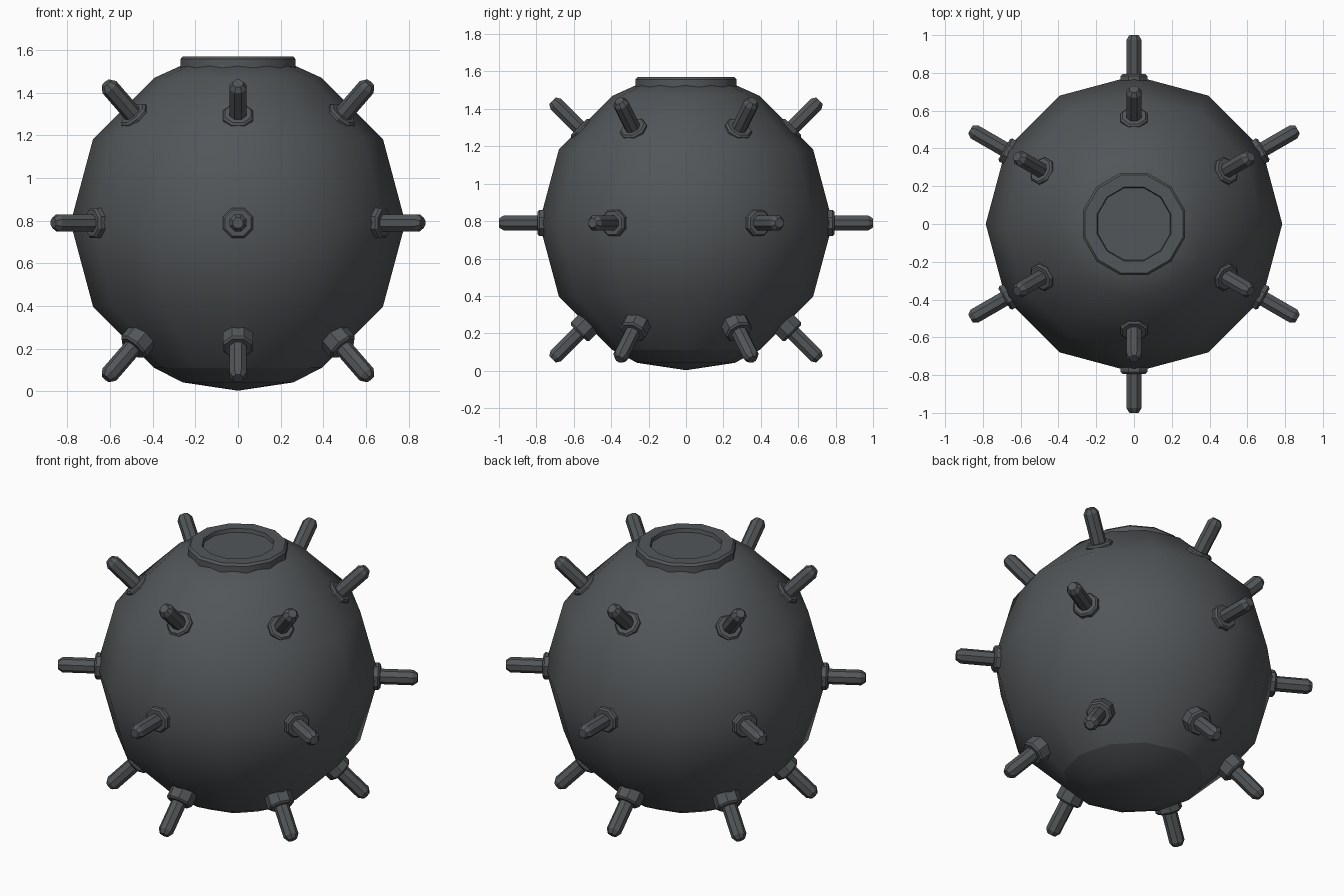
import bpy, bmesh, math
from mathutils import Vector

if "Cube" in bpy.data.objects:
    bpy.data.objects.remove(bpy.data.objects["Cube"])

mat = bpy.data.materials.new("dark_grey_steel")
mat.diffuse_color = (0.085, 0.093, 0.098, 1)
mat.use_nodes = True
mat.node_tree.nodes["Principled BSDF"].inputs["Base Color"].default_value = mat.diffuse_color


def lathe(name, profile, sides, turn=0.0, smooth_angle=None, sharp_ring=None):
    """Revolve (radius, height) points about z; radius 0 makes a pole."""
    bm = bmesh.new()
    rings = []
    for r, z in profile:
        if r == 0:
            rings.append([bm.verts.new((0, 0, z))] * sides)
        else:
            angles = [turn + 2 * math.pi * i / sides for i in range(sides)]
            rings.append([bm.verts.new((r * math.cos(a), r * math.sin(a), z)) for a in angles])
    for a, b in zip(rings, rings[1:]):
        for i in range(sides):
            j = (i + 1) % sides
            quad = list(dict.fromkeys((a[i], a[j], b[j], b[i])))
            bm.faces.new(quad)
    bmesh.ops.recalc_face_normals(bm, faces=bm.faces)
    for f in bm.faces:
        f.smooth = smooth_angle is not None
    for e in bm.edges:
        if smooth_angle is not None and e.calc_face_angle(0) > smooth_angle:
            e.smooth = False
        if sharp_ring is not None and all(abs(v.co.z - sharp_ring) < 1e-4 for v in e.verts):
            e.smooth = False
    me = bpy.data.meshes.new(name)
    bm.to_mesh(me)
    bm.free()
    me.materials.append(mat)
    ob = bpy.data.objects.new(name, me)
    bpy.context.collection.objects.link(ob)
    return ob


# Round hull: twelve-sided ball with a creased bottom cap
R, CZ = 0.785, 0.79
body = [(0, 0.003), (0.26, 0.042)]
for lat in (-60, -30, 0, 30, 60):
    t = math.radians(lat)
    body.append((R * math.cos(t), CZ + R * math.sin(t)))
body += [(0.26, 1.53), (0, 1.535)]
lathe("hull", body, 12, smooth_angle=math.radians(40), sharp_ring=body[2][1])

# Hatch ring on top with a shallow recess
lathe("top_hatch", [(0, 1.47), (0.28, 1.47), (0.28, 1.557), (0.268, 1.57),
                    (0.202, 1.57), (0.198, 1.548), (0, 1.548)],
      12, math.pi / 12, math.radians(35))

# Spikes: nut and rod in three rows of six, (row, origin height, tilt, nut end, tip)
rows = [("middle", CZ, 0, 0.793, 1.0),
        ("upper", 0.73, 45, 0.81, 1.01),
        ("lower", 0.775, -45, 0.81, 1.01)]
for row, z0, tilt, nut, tip in rows:
    for k in range(6):
        az, el = math.radians(30 + 60 * k), math.radians(tilt)
        d = Vector((math.cos(az) * math.cos(el), math.sin(az) * math.cos(el), math.sin(el)))
        parts = [
            lathe(f"{row}_nut_{k + 1}", [(0, 0.66), (0.076, 0.66), (0.076, nut - 0.01),
                                         (0.066, nut), (0, nut)], 8, math.pi / 8),
            lathe(f"{row}_spike_{k + 1}", [(0, 0.68), (0.043, 0.68), (0.043, tip - 0.025),
                                           (0.026, tip), (0, tip)], 8, math.pi / 8),
        ]
        for ob in parts:
            ob.location = (0, 0, z0)
            ob.rotation_euler = d.to_track_quat('Z', 'Y').to_euler()
